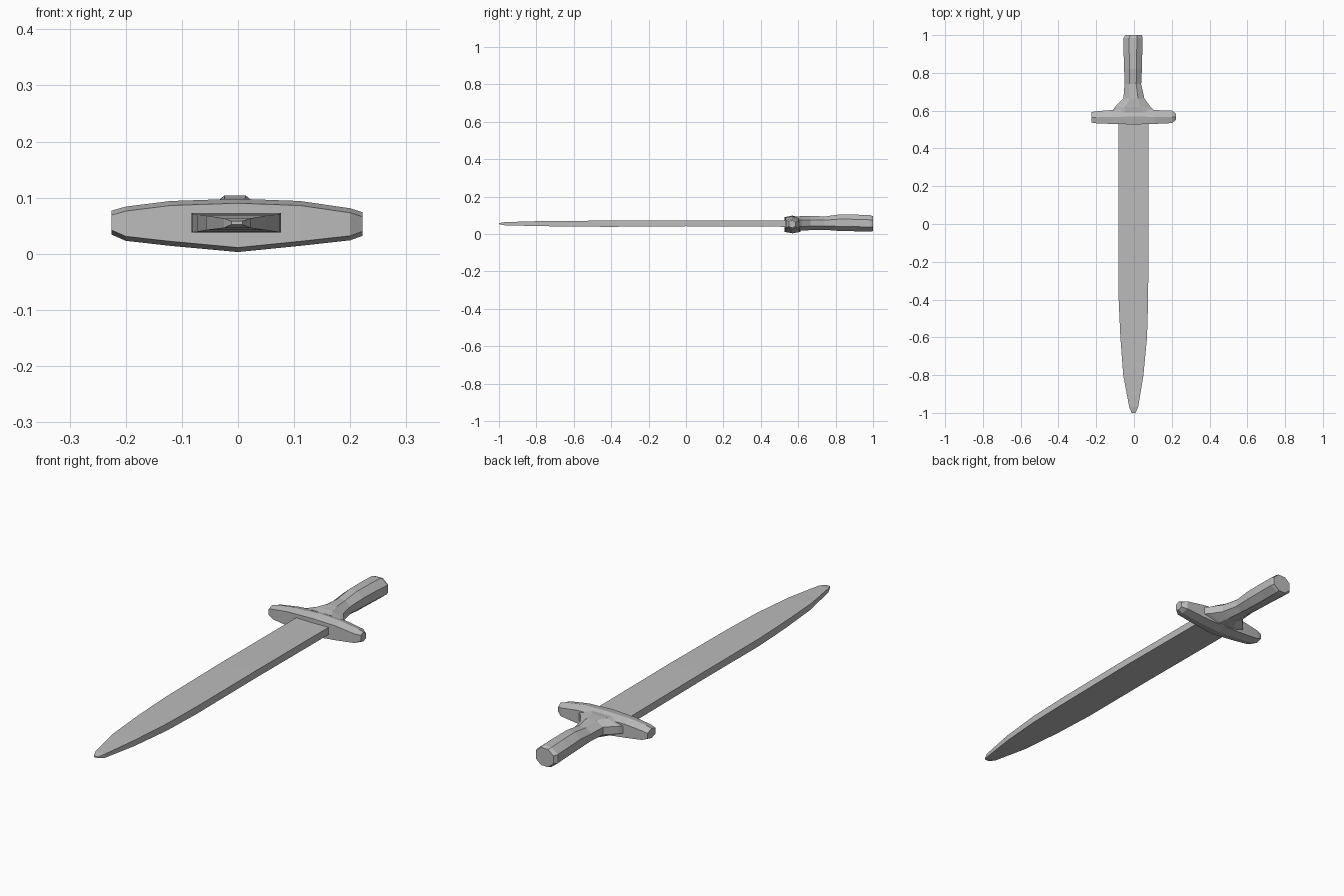
import bpy
import bmesh

cube = bpy.data.objects.get("Cube")
if cube:
    bpy.data.objects.remove(cube, do_unlink=True)

steel = bpy.data.materials.new("dull grey steel")
steel.use_nodes = True
steel.diffuse_color = (0.5, 0.5, 0.5, 1)
steel.node_tree.nodes["Principled BSDF"].inputs["Base Color"].default_value = (0.5, 0.5, 0.5, 1)


def loft(name, rings):
    """Skin a list of equal-length point rings and cap both ends."""
    bm = bmesh.new()
    loops = [[bm.verts.new(p) for p in ring] for ring in rings]
    n = len(loops[0])
    for a, b in zip(loops, loops[1:]):
        for i in range(n):
            j = (i + 1) % n
            bm.faces.new((a[i], a[j], b[j], b[i]))
    bm.faces.new(loops[0])
    bm.faces.new(loops[-1])
    bmesh.ops.recalc_face_normals(bm, faces=bm.faces)
    mesh = bpy.data.meshes.new(name)
    bm.to_mesh(mesh)
    bm.free()
    mesh.materials.append(steel)
    obj = bpy.data.objects.new(name, mesh)
    bpy.context.collection.objects.link(obj)


# Blade: flat slab tapering to a narrow tip (y, left, right, bottom, top)
blade = [
    (-1.0, -.012, .008, .052, .058), (-.97, -.025, .022, .046, .063),
    (-.8, -.057, .05, .042, .068), (-.6, -.072, .069, .039, .07),
    (-.4, -.081, .075, .038, .071), (0, -.083, .077, .041, .073),
    (.56, -.083, .077, .038, .071),
]
loft("blade", [[(l, y, b), (r, y, b), (r, y, t), (l, y, t)]
               for y, l, r, b, t in blade])

# Crossguard: bar swelling at the middle (x, front, back, bottom, top)
guard = [
    (-.225, .537, .592, .034, .077), (-.2, .533, .597, .023, .084),
    (-.12, .53, .603, .014, .094), (0, .527, .612, .003, .098),
    (.11, .53, .603, .014, .094), (.2, .534, .6, .024, .081),
    (.222, .55, .585, .032, .074),
]
rings = []
for x, f, k, b, t in guard:
    mid = (f + k) / 2
    rings.append([(x, f, b + .008), (x, mid, b), (x, k, b + .008),
                  (x, k, t - .012), (x, mid, t), (x, f, t - .008)])
loft("crossguard", rings)

# Grip: eight-sided bar flaring into the guard (y, left, right, bottom, top)
grip = [
    (.59, -.12, .12, .018, .092), (.62, -.1, .088, .018, .096),
    (.665, -.056, .055, .02, .097), (.74, -.05, .038, .022, .093),
    (.82, -.052, .042, .016, .104), (.91, -.055, .044, .014, .103),
    (.985, -.056, .046, .012, .1), (1.0, -.045, .042, .015, .094),
]
rings = []
for y, l, r, b, t in grip:
    w, h = (r - l) * .3, (t - b) * .28
    rings.append([(l + w, y, b), (r - w, y, b), (r, y, b + h), (r, y, t - h),
                  (r - w, y, t), (l + w, y, t), (l, y, t - h), (l, y, b + h)])
loft("grip", rings)
